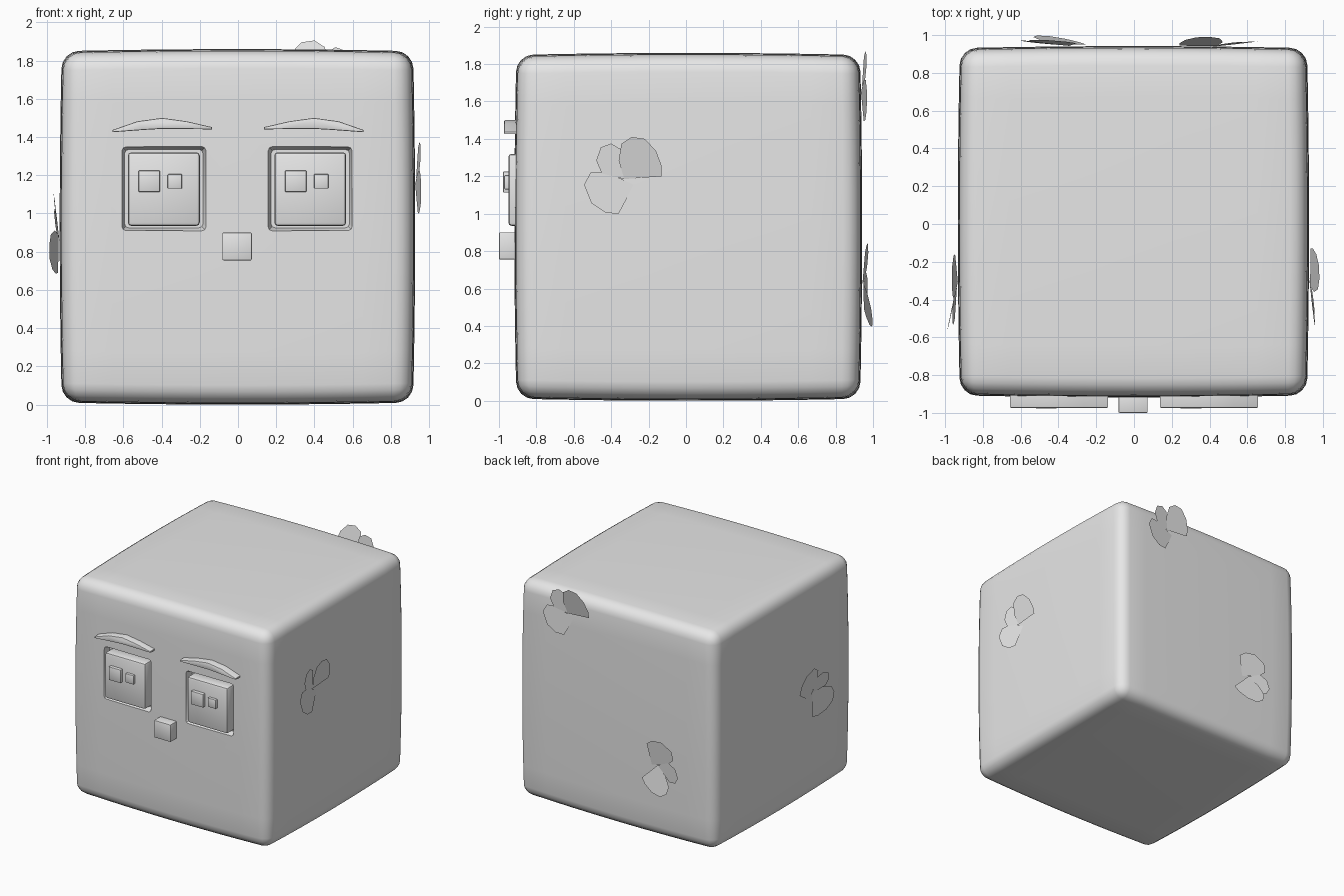
import bpy, bmesh, math
from mathutils import Vector, Matrix

if "Cube" in bpy.data.objects:
    bpy.data.objects.remove(bpy.data.objects["Cube"])

grey = bpy.data.materials.new("plain_grey")
grey.diffuse_color = (0.8, 0.8, 0.8, 1)
grey.use_nodes = True
grey.node_tree.nodes["Principled BSDF"].inputs["Base Color"].default_value = grey.diffuse_color


def finish(name, bm, smooth=True, recalc=True):
    """Turn a bmesh into a named, coloured object."""
    if recalc:
        bmesh.ops.recalc_face_normals(bm, faces=bm.faces[:])
    me = bpy.data.meshes.new(name)
    bm.to_mesh(me)
    bm.free()
    me.materials.append(grey)
    ob = bpy.data.objects.new(name, me)
    bpy.context.collection.objects.link(ob)
    if smooth:
        shade(ob)
    return ob


def shade(ob):
    bpy.ops.object.select_all(action='DESELECT')
    bpy.context.view_layer.objects.active = ob
    ob.select_set(True)
    bpy.ops.object.shade_smooth_by_angle(angle=math.radians(35))


def box(name, x0, x1, y0, y1, z0, z1, bevel):
    """Box given by its limits, with softened edges."""
    bm = bmesh.new()
    bmesh.ops.create_cube(bm, size=1)
    for v in bm.verts:
        v.co = ((x0 + x1) / 2 + v.co.x * (x1 - x0),
                (y0 + y1) / 2 + v.co.y * (y1 - y0),
                (z0 + z1) / 2 + v.co.z * (z1 - z0))
    bmesh.ops.bevel(bm, geom=bm.edges[:], offset=bevel, segments=2,
                    profile=0.5, affect='EDGES')
    return finish(name, bm)


# Body: rounded cube whose faces bulge gently
H, R = 0.908, 0.09
half = [0, 0.2, 0.45, 0.65, H - R, H - R * 0.586, H]
levels = [-t for t in half[:0:-1]] + half
CENTRE = Vector((-0.003, 0.012, 0.93))
BULGE = 0.022

bm = bmesh.new()
bmesh.ops.create_cube(bm, size=1)
bmesh.ops.subdivide_edges(bm, edges=bm.edges[:], cuts=11, use_grid_fill=True)
for v in bm.verts:
    p = Vector([levels[round((c + 0.5) * 12)] for c in v.co])
    core = Vector([max(-H + R, min(H - R, c)) for c in p])
    p = core + (p - core).normalized() * R
    q = p / H
    swell = [(1 - q[(i + 1) % 3] ** 2) * 0.5 + (1 - q[(i + 2) % 3] ** 2) * 0.5 for i in range(3)]
    v.co = CENTRE + Vector([p[i] + BULGE * swell[i] * q[i] for i in range(3)])
body = finish("body", bm, smooth=False)

# Eye sockets: tapered recesses cut into the front
EYE_X = (-0.388, 0.378)
EYE_Z = 1.13
for cx in EYE_X:
    bm = bmesh.new()
    bmesh.ops.create_cube(bm, size=1)
    for v in bm.verts:
        front = v.co.y < 0
        w = 0.232 if front else 0.205
        v.co = (cx + math.copysign(w, v.co.x), -0.96 if front else -0.86,
                EYE_Z + math.copysign(w, v.co.z))
    bmesh.ops.bevel(bm, geom=[e for e in bm.edges if abs(e.verts[0].co.y - e.verts[1].co.y) > 0.05],
                    offset=0.02, segments=2, profile=0.5, affect='EDGES')
    cutter = finish("socket_cutter", bm, smooth=False)
    cutter.hide_render = True
    mod = body.modifiers.new("socket", 'BOOLEAN')
    mod.operation = 'DIFFERENCE'
    mod.solver = 'EXACT'
    mod.object = cutter
    bpy.context.view_layer.objects.active = body
    bpy.ops.object.modifier_apply(modifier=mod.name)
    bpy.data.objects.remove(cutter)
shade(body)

# Eyes with two raised square highlights, and curved brows
brow = [(-0.26, 1.425), (-0.10, 1.437), (0.0, 1.443), (0.12, 1.442), (0.26, 1.440),
        (0.26, 1.452), (0.13, 1.482), (0.0, 1.50), (-0.13, 1.482), (-0.26, 1.437)]
for side, cx in zip(("left", "right"), EYE_X):
    box(side + "_eye", cx - 0.188, cx + 0.188, -0.95, -0.84, 0.935, 1.32, 0.018)
    box(side + "_large_highlight", cx - 0.132, cx - 0.02, -0.978, -0.93, 1.113, 1.225, 0.005)
    box(side + "_small_highlight", cx + 0.02, cx + 0.095, -0.972, -0.93, 1.13, 1.206, 0.005)

    s = 1 if cx < 0 else -1
    bm = bmesh.new()
    face = bm.faces.new([bm.verts.new((s * (x - 0.397), -0.89, z)) for x, z in brow])
    ext = bmesh.ops.extrude_face_region(bm, geom=[face])
    moved = [g for g in ext["geom"] if isinstance(g, bmesh.types.BMVert)]
    bmesh.ops.translate(bm, verts=moved, vec=(0, -0.083, 0))
    rim = [e for e in bm.edges if all(v.co.y < -0.95 for v in e.verts)]
    bmesh.ops.bevel(bm, geom=rim, offset=0.012, segments=2, profile=0.5,
                    affect='EDGES', clamp_overlap=True)
    finish(side + "_brow", bm)

# Nose
box("nose", -0.082, 0.072, -1.0, -0.88, 0.755, 0.90, 0.006)

# Three-petal sprigs: outline (right, up) and tilt (per right, per up)
petals = [
    ([(0, 0), (0.2, 0.015), (0.2, 0.07), (0.17, 0.15), (0.11, 0.215), (0.04, 0.225),
      (-0.015, 0.19), (-0.03, 0.10)], (0.0, 0.22)),
    ([(0, 0), (-0.02, 0.16), (-0.07, 0.19), (-0.125, 0.17), (-0.15, 0.10), (-0.12, 0.03)],
     (-0.12, 0.05)),
    ([(0.05, -0.03), (-0.09, 0.035), (-0.18, 0.035), (-0.215, -0.03), (-0.175, -0.13),
      (-0.10, -0.18), (-0.03, -0.185), (0.01, -0.11)], (-0.12, -0.03)),
]
# name, centre, outward direction, rotation in degrees
sprigs = [
    ("right_sprig", (0.926, -0.33, 1.185), (1, 0, 0), 0),
    ("upper_back_sprig", (0.44, 0.935, 1.68), (0, 1, 0), 0),
    ("lower_back_sprig", (-0.40, 0.942, 0.63), (0, 1, 0), -140),
    ("left_sprig", (-0.932, -0.34, 0.89), (-1, 0, 0), -95),
]
for name, centre, out, deg in sprigs:
    n, up = Vector(out), Vector((0, 0, 1))
    right = up.cross(n)
    turn = Matrix.Rotation(math.radians(deg), 3, n)
    right, up = turn @ right, turn @ up
    bm = bmesh.new()
    for outline, (a, b) in petals:
        bm.faces.new([bm.verts.new(Vector(centre) + right * u + up * v
                                   + n * (0.006 + a * u + b * v))
                      for u, v in outline])
    for f in bm.faces:
        f.normal_update()
        if f.normal.dot(n) < 0:
            f.normal_flip()
    finish(name, bm, smooth=False, recalc=False)
